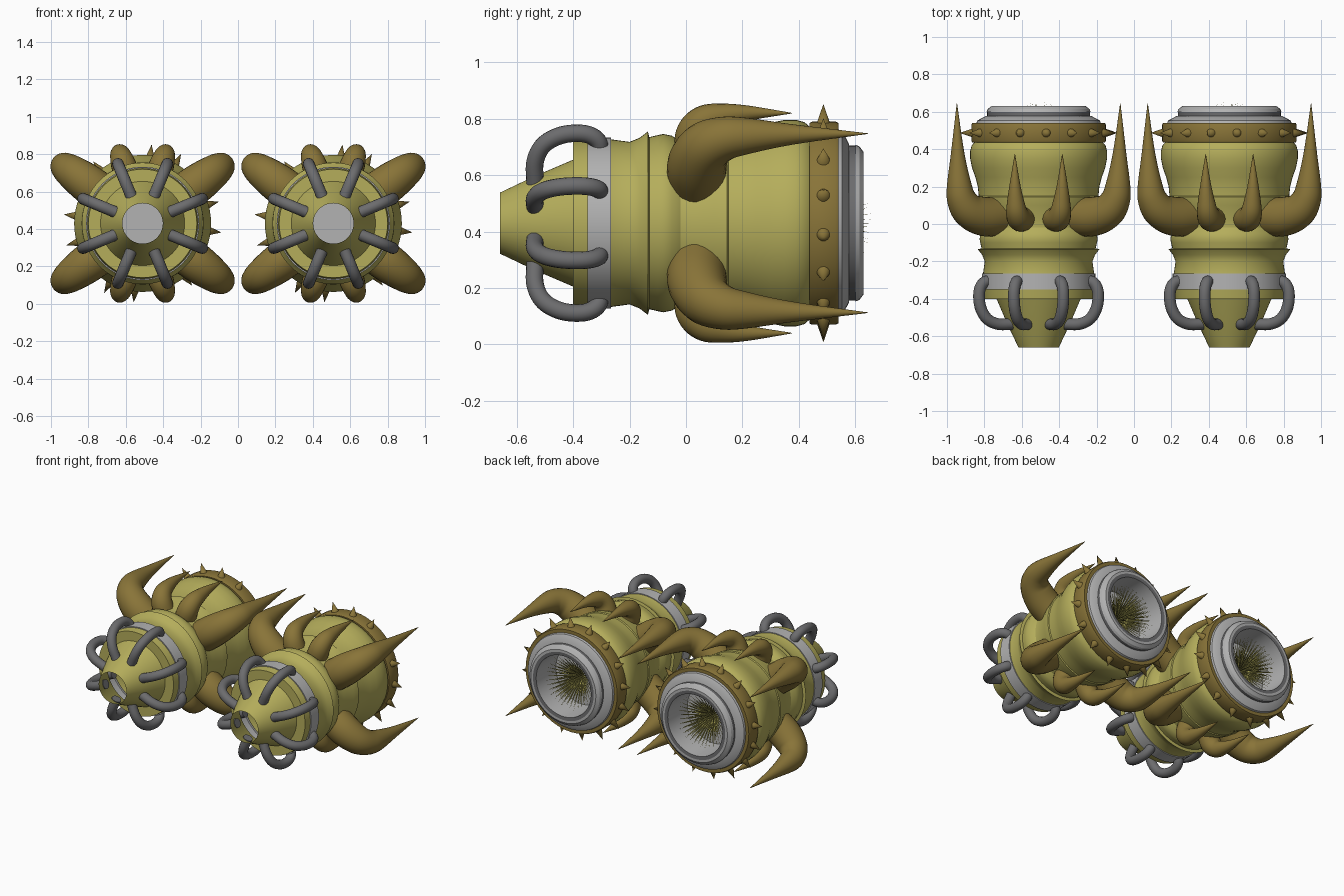
import bpy, bmesh, math
from mathutils import Vector

if "Cube" in bpy.data.objects:
    bpy.data.objects.remove(bpy.data.objects["Cube"])

CZ = 0.43   # height of the pod axis


def mat(name, rgb):
    m = bpy.data.materials.new(name)
    m.diffuse_color = (*rgb, 1)
    m.use_nodes = True
    m.node_tree.nodes["Principled BSDF"].inputs["Base Color"].default_value = m.diffuse_color
    return m


OLIVE = mat("olive_shell", (0.46, 0.42, 0.105))
BROWN = mat("brown_horn", (0.25, 0.175, 0.04))
LIGHT = mat("light_grey_metal", (0.45, 0.45, 0.45))
DARK = mat("dark_grey_metal", (0.15, 0.15, 0.155))


def polar(r, deg, y):
    a = math.radians(deg)
    return Vector((r * math.cos(a), y, r * math.sin(a)))


def skin(bm, rings, cap=False):
    """Join rings of points into a closed-round surface."""
    rows = [[bm.verts.new(p) for p in ring] for ring in rings]
    n = len(rows[0])
    for a, b in zip(rows, rows[1:]):
        for i in range(n):
            j = (i + 1) % n
            bm.faces.new((a[i], a[j], b[j], b[i]))
    if cap:
        bm.faces.new(rows[0][::-1])
        bm.faces.new(rows[-1])


def lathe(bm, profile, n=64):
    skin(bm, [[polar(r, 360 * i / n, y) for i in range(n)] for r, y in profile])


def smooth_path(pts, steps=6):
    """Catmull-Rom through (r, y, thickness) points."""
    p = [Vector(q) for q in pts]
    p = [2 * p[0] - p[1]] + p + [2 * p[-1] - p[-2]]
    out = []
    for k in range(1, len(p) - 2):
        a, b, c, d = p[k - 1:k + 3]
        for s in range(steps):
            t = s / steps
            out.append(0.5 * (2 * b + (c - a) * t + (2 * a - 5 * b + 4 * c - d) * t * t
                              + (3 * b - a - 3 * c + d) * t ** 3))
    return out + [p[-2]]


def tube(bm, pts, deg, n=16):
    """Tapered tube whose path lies in the radial plane at an angle."""
    path = smooth_path(pts)
    side = polar(1, deg + 90, 0)
    rings = []
    for k, q in enumerate(path):
        d = path[min(k + 1, len(path) - 1)] - path[max(k - 1, 0)]
        tan = polar(d.x, deg, d.y).normalized()
        nor = side.cross(tan)
        c, w = polar(q.x, deg, q.y), max(q.z, 0.001)
        rings.append([c + w * (math.cos(2 * math.pi * i / n) * nor
                               + math.sin(2 * math.pi * i / n) * side) for i in range(n)])
    skin(bm, rings, True)


def cone(bm, base, tip, w, n):
    axis = (tip - base).normalized()
    u = axis.orthogonal().normalized()
    v = axis.cross(u)
    ring = [bm.verts.new(base + w * (math.cos(2 * math.pi * i / n) * u
                                     + math.sin(2 * math.pi * i / n) * v)) for i in range(n)]
    top = bm.verts.new(tip)
    for i in range(n):
        bm.faces.new((ring[i], ring[(i + 1) % n], top))
    bm.faces.new(ring[::-1])


def part(name, material, cx, fill, angle=30):
    bm = bmesh.new()
    fill(bm)
    bmesh.ops.recalc_face_normals(bm, faces=bm.faces)
    me = bpy.data.meshes.new(name)
    bm.to_mesh(me)
    bm.free()
    me.materials.append(material)
    me.polygons.foreach_set("use_smooth", [True] * len(me.polygons))
    me.set_sharp_from_angle(angle=math.radians(angle))
    ob = bpy.data.objects.new(name, me)
    ob.location = (cx, 0, CZ)
    bpy.context.collection.objects.link(ob)


# Profiles as (radius, y)
NOZZLE = [(0.108, -0.66), (0.165, -0.54), (0.225, -0.40), (0.29, -0.40), (0.297, -0.345)]
COLLAR = [(0.29, -0.35), (0.303, -0.35), (0.303, -0.265), (0.29, -0.265)]
BODY_PTS = [(0.297, -0.265), (0.288, -0.20), (0.302, -0.165), (0.325, -0.135), (0.305, -0.13),
            (0.312, -0.10), (0.316, -0.08), (0.31, -0.05), (0.29, -0.02), (0.29, 0.03),
            (0.318, 0.10), (0.326, 0.145), (0.32, 0.15), (0.325, 0.20), (0.338, 0.25),
            (0.356, 0.30), (0.366, 0.35), (0.366, 0.39), (0.358, 0.42), (0.34, 0.44)]
BAND = [(0.33, 0.437), (0.355, 0.437), (0.36, 0.447), (0.36, 0.53), (0.355, 0.54), (0.32, 0.54)]
REAR_RING = [(0.332, 0.54), (0.328, 0.553), (0.283, 0.577), (0.26, 0.577)]
REAR_GROOVE = [(0.275, 0.575), (0.275, 0.602)]
REAR_RIM = [(0.262, 0.60), (0.278, 0.60), (0.272, 0.615), (0.252, 0.63), (0.235, 0.63)]
INNER_RIM = [(0.235, 0.63), (0.212, 0.628)]
CAVITY = [(0.212, 0.628), (0.205, 0.42), (0.001, 0.42)]

BIG_HORN = [(0.25, 0.04, 0.105), (0.36, 0.04, 0.105), (0.455, 0.07, 0.094), (0.507, 0.13, 0.08),
            (0.525, 0.21, 0.066), (0.535, 0.38, 0.036), (0.54, 0.645, 0.001)]
SMALL_HORN = [(0.25, 0.03, 0.07), (0.33, 0.03, 0.067), (0.38, 0.065, 0.057), (0.40, 0.13, 0.044),
              (0.41, 0.22, 0.027), (0.41, 0.375, 0.001)]
W = 0.031
HANDLE = [(0.26, -0.305, W), (0.315, -0.312, W), (0.343, -0.36, W), (0.338, -0.44, W),
          (0.30, -0.505, W), (0.235, -0.535, W), (0.15, -0.535, W)]


def big_horns(bm):
    for a in (36, 144, 216, 324):
        tube(bm, BIG_HORN, a, 24)


def small_horns(bm):
    for a in (72, 108, 252, 288):
        tube(bm, SMALL_HORN, a, 20)


def handles(bm):
    for k in range(8):
        tube(bm, HANDLE, 22.5 + 45 * k)


def spikes(bm):
    for k in range(16):
        a = 16 + 22.5 * k
        cone(bm, polar(0.345, a, 0.487), polar(0.425, a, 0.487), 0.028, 12)


# Burst of thin needles fanning out from deep inside the rear opening
def needles(bm):
    for ring, count in enumerate((1, 8, 14, 20, 26, 32, 36)):
        t = math.radians(9 * ring)
        for k in range(count):
            a = 360 * (k + 0.5 * (ring % 2)) / count
            d = polar(math.sin(t), a, math.cos(t))
            o = Vector((0, 0.425, 0))
            cone(bm, o + 0.02 * d, o + 0.235 * d, 0.0055, 5)


for side, cx in (("left", -0.51), ("right", 0.51)):
    for name, m, prof in (("nozzle", OLIVE, NOZZLE), ("collar", LIGHT, COLLAR),
                          ("body", OLIVE, BODY_PTS), ("spike_band", BROWN, BAND),
                          ("rear_ring", LIGHT, REAR_RING), ("rear_groove", DARK, REAR_GROOVE),
                          ("rear_rim", LIGHT, REAR_RIM), ("inner_rim", DARK, INNER_RIM),
                          ("cavity", LIGHT, CAVITY)):
        part(f"{side}_{name}", m, cx, lambda bm, p=prof: lathe(bm, p))
    part(f"{side}_big_horns", BROWN, cx, big_horns, 50)
    part(f"{side}_small_horns", BROWN, cx, small_horns, 50)
    part(f"{side}_handles", DARK, cx, handles, 50)
    part(f"{side}_spikes", BROWN, cx, spikes, 40)
    part(f"{side}_needles", OLIVE, cx, needles, 40)
